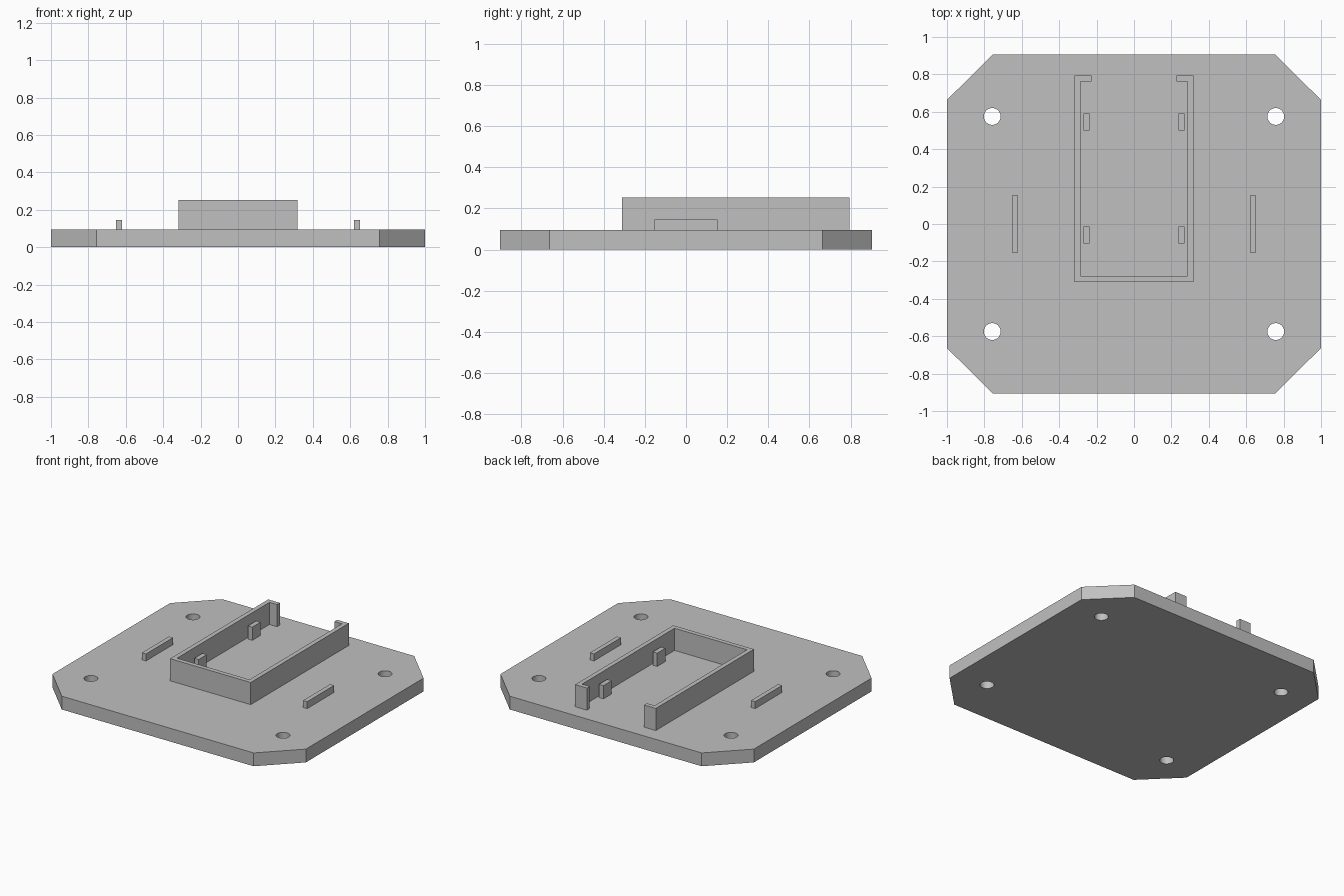
import bpy
import bmesh

if "Cube" in bpy.data.objects:
    bpy.data.objects.remove(bpy.data.objects["Cube"], do_unlink=True)

grey = bpy.data.materials.new("plain grey")
grey.use_nodes = True
colour = (0.53, 0.53, 0.53, 1)
grey.diffuse_color = colour
grey.node_tree.nodes["Principled BSDF"].inputs["Base Color"].default_value = colour

PLATE_TOP = 0.095


def prism(name, outline, bottom, top):
    """Extrude a flat outline straight up into a solid."""
    bm = bmesh.new()
    base = bm.faces.new([bm.verts.new((x, y, bottom)) for x, y in outline])
    side = bmesh.ops.extrude_face_region(bm, geom=[base])["geom"]
    new_verts = [v for v in side if isinstance(v, bmesh.types.BMVert)]
    bmesh.ops.translate(bm, verts=new_verts, vec=(0, 0, top - bottom))
    bmesh.ops.recalc_face_normals(bm, faces=bm.faces)
    mesh = bpy.data.meshes.new(name)
    bm.to_mesh(mesh)
    bm.free()
    mesh.materials.append(grey)
    obj = bpy.data.objects.new(name, mesh)
    bpy.context.collection.objects.link(obj)
    return obj


def block(name, x0, x1, y0, y1, top):
    return prism(name, [(x0, y0), (x1, y0), (x1, y1), (x0, y1)], PLATE_TOP, top)


# Base plate with chamfered corners
w, d, cx, cy = 1.0, 0.905, 0.757, 0.663
quarter = [(w, cy), (cx, d)]
right = [(x, -y) for x, y in reversed(quarter)] + quarter
plate = prism("base_plate", right + [(-x, y) for x, y in reversed(right)], 0, PLATE_TOP)

# Round screw holes through the plate
for sx in (-1, 1):
    for sy in (-1, 1):
        bpy.ops.mesh.primitive_cylinder_add(
            vertices=32, radius=0.045, depth=0.5, location=(sx * 0.758, sy * 0.575, 0))
        cutter = bpy.context.object
        cutter.name = "hole_cutter"
        cutter.hide_render = True
        cutter.data.materials.append(grey)
        cut = plate.modifiers.new("hole", 'BOOLEAN')
        cut.operation = 'DIFFERENCE'
        cut.solver = 'EXACT'
        cut.object = cutter
        bpy.context.view_layer.objects.active = plate
        bpy.ops.object.modifier_apply(modifier=cut.name)
        bpy.data.objects.remove(cutter, do_unlink=True)

bpy.ops.object.select_all(action='DESELECT')
plate.select_set(True)
bpy.context.view_layer.objects.active = plate
bpy.ops.object.shade_smooth_by_angle(angle=0.5)

# Open-backed holder wall with inward lips at its rear ends
half = [(0.318, -0.311), (0.318, 0.795), (0.226, 0.795),
        (0.226, 0.763), (0.286, 0.763), (0.286, -0.279)]
prism("holder_wall", half + [(-x, y) for x, y in reversed(half)], PLATE_TOP, 0.253)

# Mirrored support posts inside the holder and outer ribs
for side, s in (("left", 1), ("right", -1)):
    block(side + "_rear_post", s * 0.237, s * 0.271, 0.5, 0.592, 0.19)
    block(side + "_front_post", s * 0.237, s * 0.271, -0.105, -0.014, 0.19)
    block(side + "_outer_rib", s * 0.62, s * 0.652, -0.152, 0.152, 0.145)
